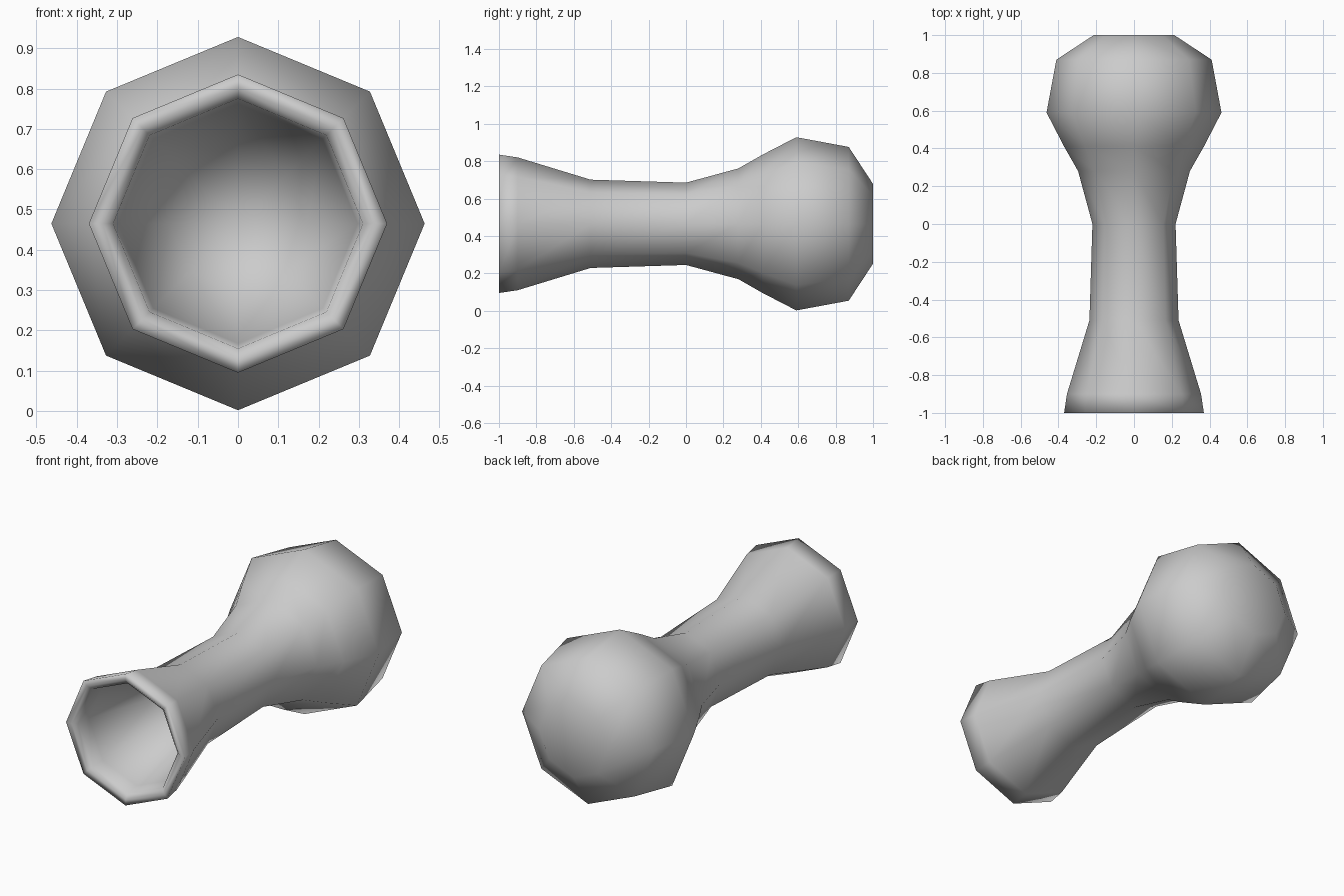
import bpy, bmesh, math

if "Cube" in bpy.data.objects:
    bpy.data.objects.remove(bpy.data.objects["Cube"])

SIDES = 8
AXIS_Z = 0.465

# Profile as (y, radius): cup floor, inner wall, rim, outer wall, ball, end
profile = [
    (-0.48, 0.0), (-0.50, 0.17), (-0.90, 0.297), (-0.98, 0.31), (-1.0, 0.335),
    (-1.0, 0.37), (-0.90, 0.355), (-0.51, 0.236), (0.0, 0.22),
    (0.28, 0.296), (0.41, 0.37), (0.59, 0.463), (0.87, 0.411),
    (1.0, 0.213), (1.0, 0.0),
]


def lathe_along_y(name, points):
    bm = bmesh.new()
    rings = []
    for y, r in points:
        count = SIDES if r > 0 else 1
        rings.append([bm.verts.new((r * math.cos(math.tau * i / SIDES), y,
                                    AXIS_Z + r * math.sin(math.tau * i / SIDES)))
                      for i in range(count)])
    for a, b in zip(rings, rings[1:]):
        for i in range(SIDES):
            j = (i + 1) % SIDES
            corners = [a[i % len(a)], a[j % len(a)], b[j % len(b)], b[i % len(b)]]
            bm.faces.new(list(dict.fromkeys(corners)))
    bmesh.ops.recalc_face_normals(bm, faces=bm.faces)
    for f in bm.faces:
        f.smooth = True
    mesh = bpy.data.meshes.new(name)
    bm.to_mesh(mesh)
    bm.free()
    obj = bpy.data.objects.new(name, mesh)
    bpy.context.collection.objects.link(obj)
    return obj


# Hollow flared handle blending into the faceted ball head
lathe_along_y("flared_handle_with_ball_head", profile)
